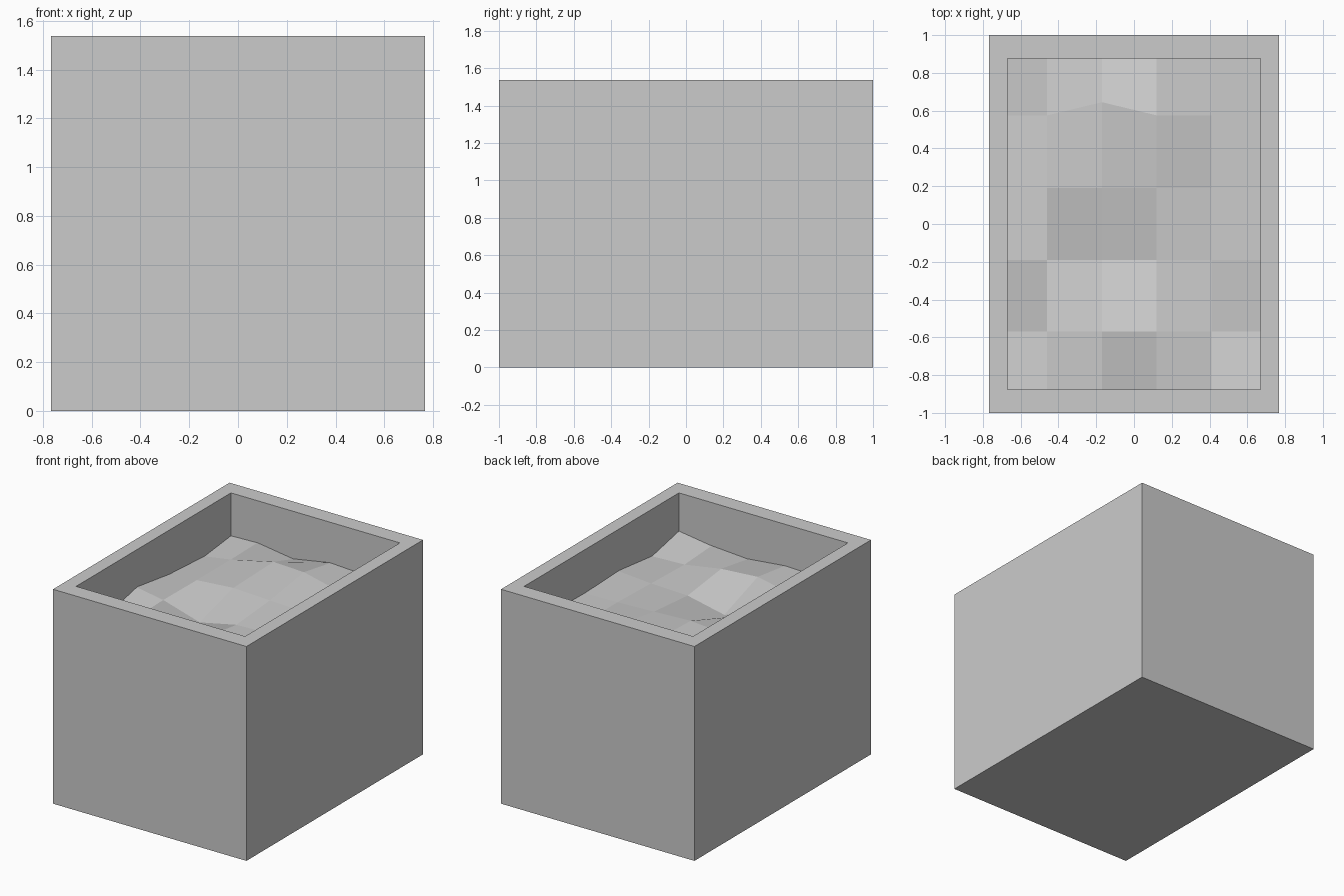
import bpy, bmesh

if "Cube" in bpy.data.objects:
    bpy.data.objects.remove(bpy.data.objects["Cube"])

W, D, H = 0.767, 1.0, 1.537      # half width, half depth, height
IW, ID, FLOOR = 0.67, 0.877, 0.12


def make_object(name, bm):
    bmesh.ops.recalc_face_normals(bm, faces=bm.faces)
    mesh = bpy.data.meshes.new(name)
    bm.to_mesh(mesh)
    bm.free()
    obj = bpy.data.objects.new(name, mesh)
    bpy.context.collection.objects.link(obj)
    return obj


# Planter box: rectangular loops bridged up the outside, over the rim, down inside
bm = bmesh.new()
loops = []
for w, d, z in [(W, D, 0), (W, D, H), (IW, ID, H), (IW, ID, FLOOR)]:
    loops.append([bm.verts.new((sx * w, sy * d, z))
                  for sx, sy in [(-1, -1), (1, -1), (1, 1), (-1, 1)]])
for a, b in zip(loops, loops[1:]):
    for i in range(4):
        j = (i + 1) % 4
        bm.faces.new((a[i], a[j], b[j], b[i]))
bm.faces.new(loops[0])
bm.faces.new(loops[-1])
make_object("planter_box", bm)

# Uneven soil: coarse height grid tucked just into the inner walls
xs = [-0.68, -0.46, -0.17, 0.12, 0.41, 0.68]
ys = [-0.885, -0.57, -0.19, 0.19, 0.575, 0.885]
heights = [
    [1.22, 1.23, 1.238, 1.209, 1.228, 1.266],
    [1.19, 1.22, 1.277, 1.257, 1.21, 1.20],
    [1.269, 1.233, 1.15, 1.21, 1.22, 1.24],
    [1.218, 1.23, 1.252, 1.24, 1.23, 1.226],
    [1.196, 1.23, 1.265, 1.295, 1.23, 1.23],
    [1.23, 1.236, 1.195, 1.245, 1.23, 1.23],
]
bm = bmesh.new()
grid = [[bm.verts.new((x, y, z)) for x, z in zip(xs, row)]
        for y, row in zip(ys, heights)]
grid[4][2].co.y = 0.645
for j in range(5):
    for i in range(5):
        bm.faces.new((grid[j][i], grid[j][i + 1], grid[j + 1][i + 1], grid[j + 1][i]))
soil = make_object("soil", bm)
if soil.data.polygons[0].normal.z < 0:
    soil.data.flip_normals()
